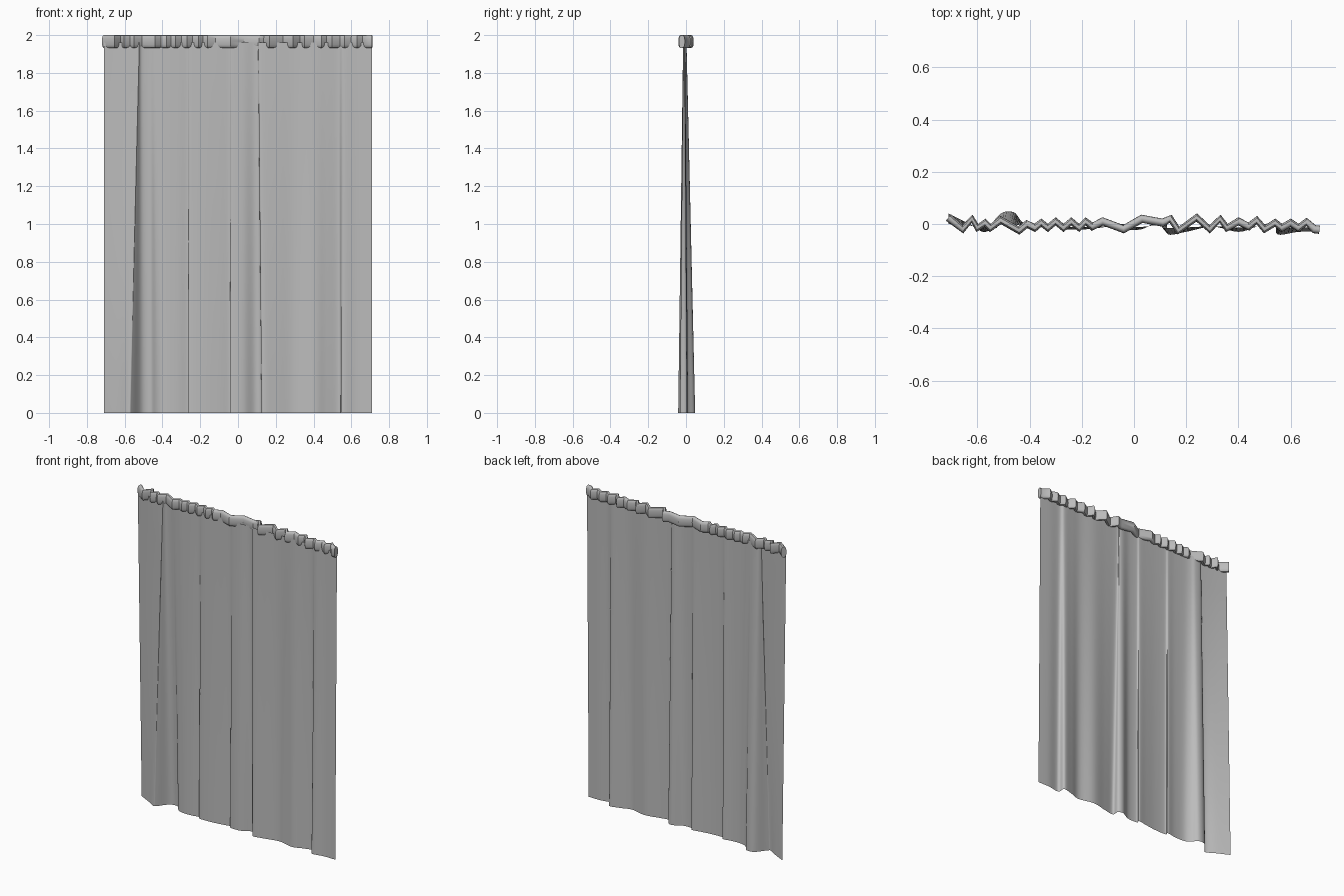
import bpy
import bmesh
import math
from mathutils import Vector

default_cube = bpy.data.objects.get("Cube")
if default_cube:
    bpy.data.objects.remove(default_cube, do_unlink=True)

# One plain cloth colour
cloth = bpy.data.materials.new("grey_cloth")
cloth.use_nodes = True
colour = (0.5, 0.5, 0.5, 1)
cloth.diffuse_color = colour
cloth.node_tree.nodes["Principled BSDF"].inputs["Base Color"].default_value = colour


def make_object(name, bm, angle):
    mesh = bpy.data.meshes.new(name)
    bm.to_mesh(mesh)
    bm.free()
    mesh.materials.append(cloth)
    obj = bpy.data.objects.new(name, mesh)
    bpy.context.collection.objects.link(obj)
    bpy.ops.object.select_all(action="DESELECT")
    obj.select_set(True)
    bpy.context.view_layer.objects.active = obj
    bpy.ops.object.shade_smooth_by_angle(angle=math.radians(angle))
    return obj


def smooth_path(points, steps):
    """Catmull-Rom curve through the points."""
    padded = [points[0]] + points + [points[-1]]
    path = []
    for a, b, c, d in zip(padded, padded[1:], padded[2:], padded[3:]):
        for i in range(steps):
            t = i / steps
            path.append(b + (c - a) * t / 2
                        + (a * 2 - b * 5 + c * 4 - d) * t**2 / 2
                        + (b * 3 - a - c * 3 + d) * t**3 / 2)
    return path + [points[-1]]


def bridge(bm, rows, closed=False):
    for row, after in zip(rows, rows[1:]):
        count = len(row)
        for i in range(count if closed else count - 1):
            j = (i + 1) % count
            bm.faces.new((row[i], row[j], after[j], after[i]))


# Hanging sheet: hem x, hem y and top x of each fold, in hundredths
folds = [(-71, 4, -71), (-63, 0, -62), (-58, -3, -53), (-56, -2, -52.5),
         (-51, 4, -51), (-46, 4.5, -47), (-43, 1, -44), (-39, -1, -40),
         (-32, -1, -32), (-26, 0, -27), (-26, -2, -25), (-18, -2, -18),
         (-10, -1, -11), (-4, 0, -5), (-4, -2, -3), (3, -2, 3),
         (9, 1, 8), (12.5, 0, 10.5), (13, -4, 11.5), (20, -3, 20),
         (30, -1, 30), (40, -3, 40), (47, -1, 47), (54, 0.5, 53),
         (55, -4, 56), (63, -3, 63), (71, -3, 71)]
path = smooth_path([Vector(f) / 100 for f in folds], 5)
bm = bmesh.new()
levels = 12
columns = []
for hem_x, hem_y, top_x in path:
    column = []
    for k in range(levels + 1):
        t = k / levels
        x = hem_x + (top_x - hem_x) * t
        y = hem_y + (hem_y * 0.2 - 0.007 - hem_y) * t
        column.append(bm.verts.new((x, y, 1.96 * t)))
    columns.append(column)
bridge(bm, columns)
make_object("curtain_sheet", bm, 60)

# Gathered heading: zigzag path of a flattened tube, in thousandths
pleats = [(-710, 25), (-655, -20), (-620, 20), (-600, -15), (-570, 5),
          (-550, -15), (-510, 15), (-440, -25), (-410, 0), (-380, -15),
          (-355, 5), (-330, -15), (-300, 10), (-270, -15), (-240, 10),
          (-210, -15), (-185, 10), (-160, -10), (-120, 10), (-40, -20),
          (30, 20), (110, 5), (140, 20), (170, -25), (240, 25),
          (290, -20), (330, 20), (355, -15), (400, 10), (440, -10),
          (470, 15), (500, -20), (540, 5), (565, -15), (600, 5),
          (630, -15), (660, 8), (690, -20), (710, -22)]
spine = [Vector(p) / 1000 for p in pleats]
bm = bmesh.new()
sides = 16
rings = []
for i, point in enumerate(spine):
    before = (point - spine[max(i - 1, 0)]).normalized()
    after = (spine[min(i + 1, len(spine) - 1)] - point).normalized()
    along = (before + after).normalized()
    across = Vector((-along.y, along.x))
    ring = []
    for k in range(sides):
        a = math.tau * k / sides
        # Rounded-box section: powers below one square off the oval
        c, s = math.cos(a), math.sin(a)
        wide = math.copysign(abs(c) ** 0.75, c) * 0.016
        tall = math.copysign(abs(s) ** 0.75, s) * 0.034
        spot = point + across * wide
        ring.append(bm.verts.new((spot.x, spot.y, 1.966 + tall)))
    rings.append(ring)
bridge(bm, rings, closed=True)
bm.faces.new(rings[0])
bm.faces.new(rings[-1])
bmesh.ops.recalc_face_normals(bm, faces=bm.faces)
make_object("gathered_heading", bm, 40)
